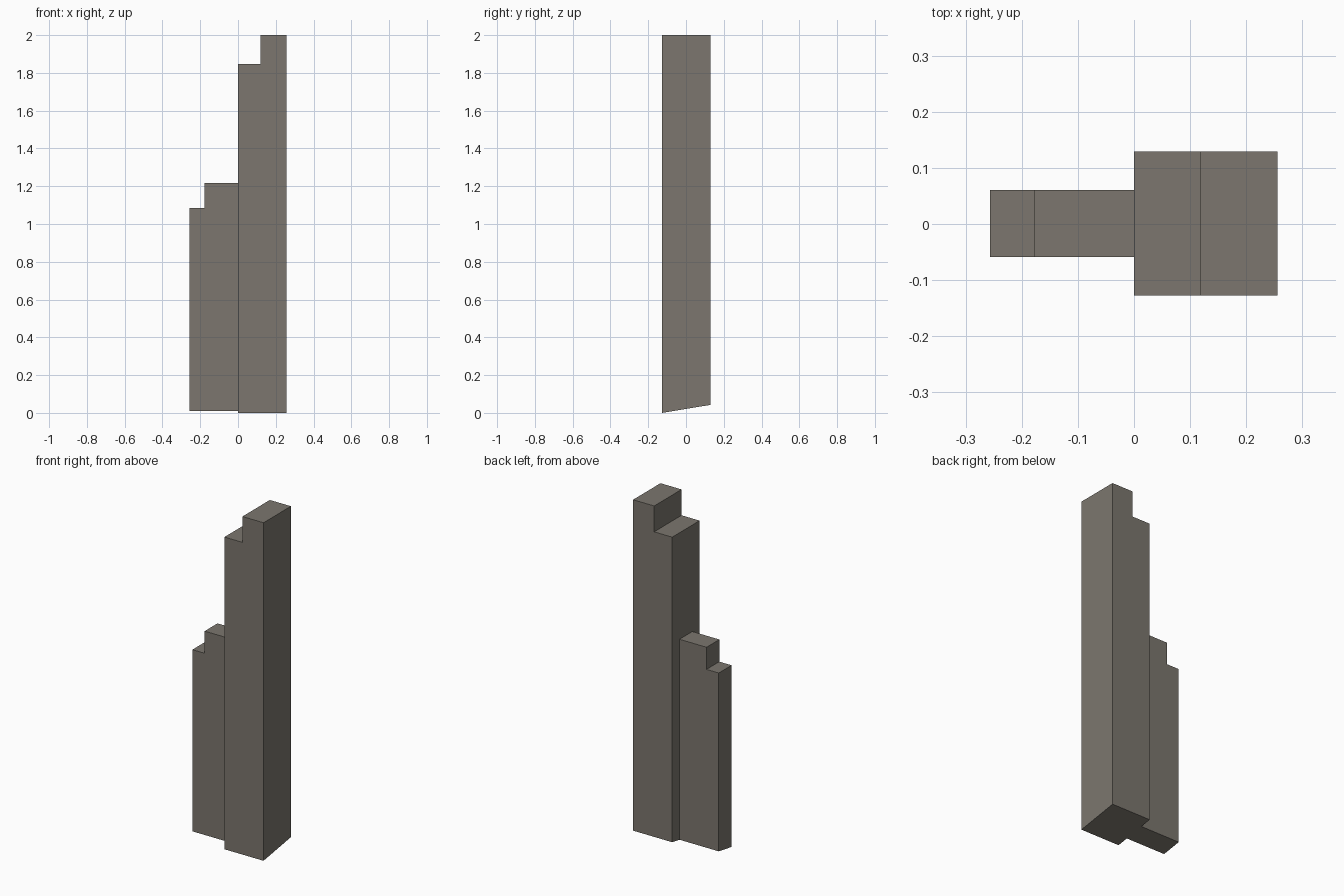
import bpy
import bmesh

cube = bpy.data.objects.get("Cube")
if cube:
    bpy.data.objects.remove(cube, do_unlink=True)

stone = bpy.data.materials.new("warm_grey_stone")
stone.use_nodes = True
colour = (0.2, 0.183, 0.157, 1)
stone.diffuse_color = colour
stone.node_tree.nodes["Principled BSDF"].inputs["Base Color"].default_value = colour

FRONT, SLOPE = -0.127, 0.165


def ground(y):
    """Height of the sloping underside at depth y."""
    return (y - FRONT) * SLOPE


def stepped_tower(name, profile, y_front, y_back):
    """Extrude a stepped x-z profile in depth; points at z = 0 follow the slope."""
    bm = bmesh.new()
    face = bm.faces.new([bm.verts.new((x, y_front, z)) for x, z in profile])
    back = bmesh.ops.extrude_face_region(bm, geom=[face])["geom"]
    for v in back:
        if isinstance(v, bmesh.types.BMVert):
            v.co.y = y_back
    for v in bm.verts:
        if v.co.z == 0:
            v.co.z = ground(v.co.y)
    bmesh.ops.recalc_face_normals(bm, faces=bm.faces)
    mesh = bpy.data.meshes.new(name)
    bm.to_mesh(mesh)
    bm.free()
    mesh.materials.append(stone)
    bpy.context.collection.objects.link(bpy.data.objects.new(name, mesh))


# Tall square tower with one step down toward the centre
stepped_tower("tall_tower",
              [(0, 0), (0.256, 0), (0.256, 2), (0.118, 2), (0.118, 1.847), (0, 1.847)],
              FRONT, 0.129)

# Low, narrow tower stepping down outward
stepped_tower("low_tower",
              [(-0.257, 0), (0, 0), (0, 1.217), (-0.177, 1.217), (-0.177, 1.086), (-0.257, 1.086)],
              -0.059, 0.061)
